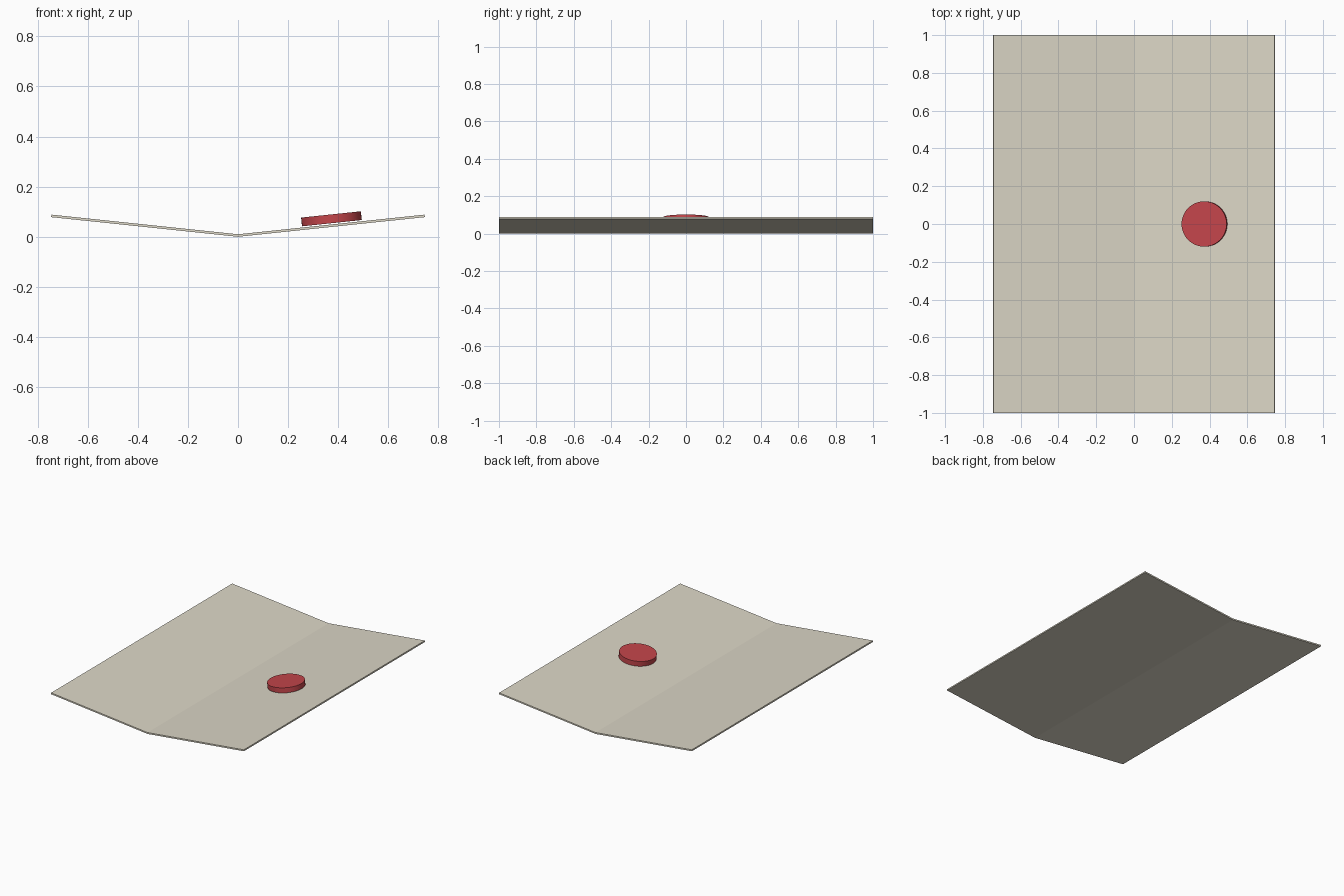
import bpy, bmesh, math
from mathutils import Matrix

if "Cube" in bpy.data.objects:
    bpy.data.objects.remove(bpy.data.objects["Cube"])

TILT = math.radians(6)
WING, HALF_LEN, THICK = 0.75, 1.0, 0.01
RUN, RISE = WING * math.cos(TILT), WING * math.sin(TILT)


def material(name, rgb):
    m = bpy.data.materials.new(name)
    m.diffuse_color = (*rgb, 1)
    m.use_nodes = True
    m.node_tree.nodes["Principled BSDF"].inputs["Base Color"].default_value = m.diffuse_color
    return m


def add_object(name, bm, mat):
    bmesh.ops.recalc_face_normals(bm, faces=bm.faces)
    me = bpy.data.meshes.new(name)
    bm.to_mesh(me)
    bm.free()
    me.materials.append(mat)
    ob = bpy.data.objects.new(name, me)
    bpy.context.collection.objects.link(ob)
    return ob


# folded panel: shallow V profile extruded along y
profile = [(-RUN, RISE), (0, 0), (RUN, RISE),
           (RUN - 0.001, RISE + THICK), (0, THICK), (-RUN + 0.001, RISE + THICK)]
bm = bmesh.new()
ends = [[bm.verts.new((x, y, z)) for x, z in profile] for y in (-HALF_LEN, HALF_LEN)]
a, b = ends
for i in range(6):
    j = (i + 1) % 6
    bm.faces.new((a[i], a[j], b[j], b[i]))
for e in ends:
    bm.faces.new((e[0], e[1], e[4], e[5]))
    bm.faces.new((e[1], e[2], e[3], e[4]))
add_object("folded_panel", bm, material("tan", (0.72, 0.68, 0.57)))

# disc lying on the right wing
R, H = 0.12, 0.035
X = RUN / 2
bm = bmesh.new()
bmesh.ops.create_cone(bm, cap_ends=True, segments=48, radius1=R, radius2=R, depth=H,
                      matrix=Matrix.Translation((X, 0, RISE / 2 + THICK + 0.005 + H / 2))
                      @ Matrix.Rotation(-TILT, 4, 'Y'))
disc = add_object("disc", bm, material("red", (0.55, 0.06, 0.07)))
bpy.context.view_layer.objects.active = disc
disc.select_set(True)
bpy.ops.object.shade_smooth_by_angle(angle=math.radians(30))
